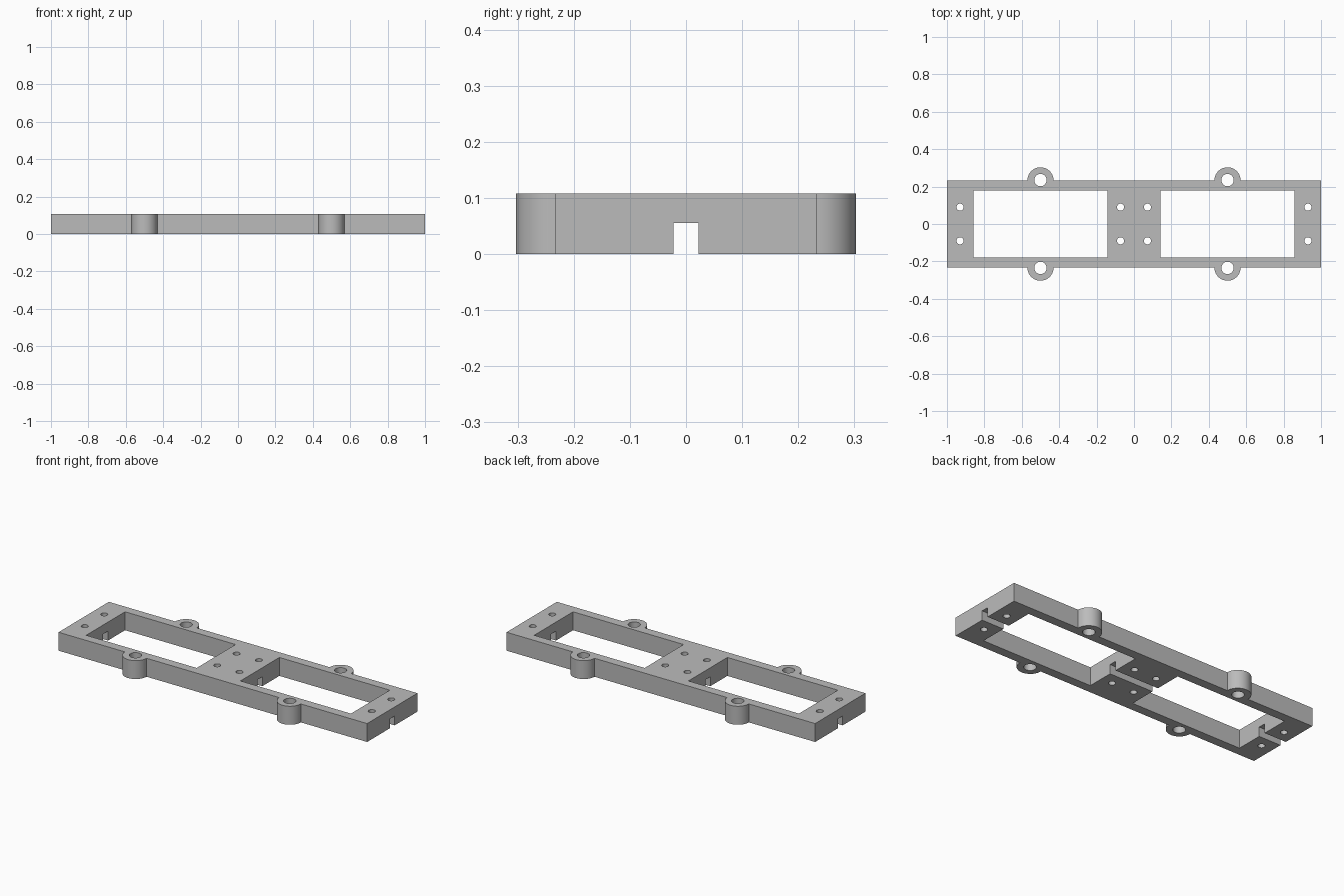
import bpy, bmesh
from math import pi, sin, cos, radians
from mathutils import Matrix

default = bpy.data.objects.get("Cube")
if default:
    bpy.data.objects.remove(default, do_unlink=True)

HEIGHT = 0.108
HALF_WIDTH = 0.233
LUG_X, LUG_RADIUS = 0.5, 0.07

grey = bpy.data.materials.new("plain grey")
grey.use_nodes = True
colour = (0.5, 0.5, 0.5, 1)
grey.diffuse_color = colour
grey.node_tree.nodes["Principled BSDF"].inputs["Base Color"].default_value = colour


def make_object(name, bm):
    bmesh.ops.recalc_face_normals(bm, faces=bm.faces)
    mesh = bpy.data.meshes.new(name)
    bm.to_mesh(mesh)
    bm.free()
    obj = bpy.data.objects.new(name, mesh)
    bpy.context.collection.objects.link(obj)
    mesh.materials.append(grey)
    return obj


def add_box(bm, x0, x1, y0, y1, z0, z1):
    place = Matrix.Translation(((x0 + x1) / 2, (y0 + y1) / 2, (z0 + z1) / 2))
    bmesh.ops.create_cube(bm, size=1, matrix=place @ Matrix.Diagonal((x1 - x0, y1 - y0, z1 - z0, 1)))


def add_pin(bm, x, y, radius, sides=32):
    bmesh.ops.create_cone(bm, cap_ends=True, segments=sides, radius1=radius, radius2=radius,
                          depth=HEIGHT * 2, matrix=Matrix.Translation((x, y, HEIGHT / 2)))


# Outline of the frame: a rectangle with half-round screw lugs on both long sides
half = [(-1, -HALF_WIDTH)]
for cx in (-LUG_X, LUG_X):
    for i in range(25):
        a = pi + pi * i / 24
        half.append((cx + LUG_RADIUS * cos(a), -HALF_WIDTH + LUG_RADIUS * sin(a)))
half.append((1, -HALF_WIDTH))
outline = half + [(-x, -y) for x, y in half]

bm = bmesh.new()
base = bm.faces.new([bm.verts.new((x, y, 0)) for x, y in outline])
top = bmesh.ops.extrude_face_region(bm, geom=[base])
bmesh.ops.translate(bm, vec=(0, 0, HEIGHT),
                    verts=[v for v in top["geom"] if isinstance(v, bmesh.types.BMVert)])
frame = make_object("mounting_frame", bm)

# Two windows, with lug holes and plate holes around them
bm = bmesh.new()
for sx in (-1, 1):
    add_box(bm, *sorted((sx * 0.142, sx * 0.858)), -0.18, 0.18, -0.1, HEIGHT + 0.1)
    for sy in (-1, 1):
        add_pin(bm, sx * LUG_X, sy * 0.235, 0.033)
        for x in (0.072, 0.93):
            add_pin(bm, sx * x, sy * 0.09, 0.019)
openings = make_object("openings_cutter", bm)

# Cable groove along the underside
bm = bmesh.new()
add_box(bm, -1.1, 1.1, -0.022, 0.022, -0.1, 0.055)
groove = make_object("groove_cutter", bm)

# Cut the openings and bake the result
bpy.ops.object.select_all(action="DESELECT")
bpy.context.view_layer.objects.active = frame
frame.select_set(True)
for cutter in (openings, groove):
    cut = frame.modifiers.new(cutter.name, "BOOLEAN")
    cut.operation = "DIFFERENCE"
    cut.solver = "EXACT"
    cut.object = cutter
    bpy.ops.object.modifier_apply(modifier=cut.name)
    bpy.data.objects.remove(cutter, do_unlink=True)

bpy.ops.object.shade_smooth_by_angle(angle=radians(30))
